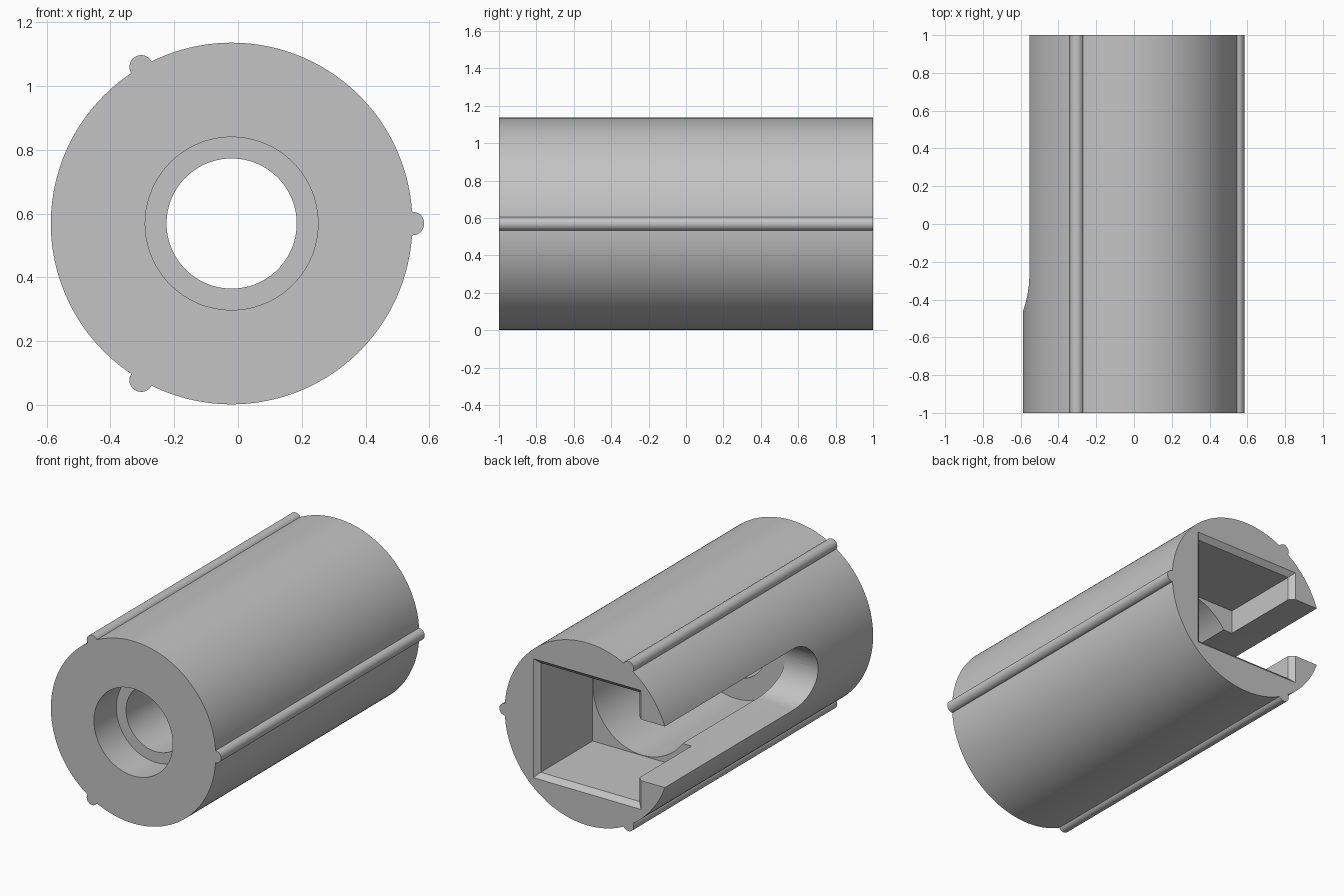
import bpy, bmesh, math
from mathutils import Matrix

if "Cube" in bpy.data.objects:
    bpy.data.objects.remove(bpy.data.objects["Cube"], do_unlink=True)

CX, CZ, R = -0.02, 0.569, 0.567      # axis position and body radius

grey = bpy.data.materials.new("plain grey")
grey.use_nodes = True
grey.diffuse_color = (0.55, 0.55, 0.55, 1)
grey.node_tree.nodes["Principled BSDF"].inputs["Base Color"].default_value = (0.55, 0.55, 0.55, 1)


def prism(name, r1, r2, y1, y2, x=CX, z=CZ, sides=128, turn=0.0):
    """Round or square bar along y, tapering from r1 at y1 to r2 at y2."""
    bm = bmesh.new()
    bmesh.ops.create_cone(bm, cap_ends=True, segments=sides, radius1=r1, radius2=r2, depth=y2 - y1)
    m = (Matrix.Translation((x, (y1 + y2) / 2, z))
         @ Matrix.Rotation(-math.pi / 2, 4, 'X') @ Matrix.Rotation(turn, 4, 'Z'))
    bmesh.ops.transform(bm, matrix=m, verts=bm.verts)
    return finish(name, bm)


def square(name, h1, h2, y1, y2):
    k = math.sqrt(2)
    return prism(name, h1 * k, h2 * k, y1, y2, sides=4, turn=math.pi / 4)


def finish(name, bm):
    bmesh.ops.recalc_face_normals(bm, faces=bm.faces)
    mesh = bpy.data.meshes.new(name)
    bm.to_mesh(mesh)
    bm.free()
    mesh.materials.append(grey)
    ob = bpy.data.objects.new(name, mesh)
    bpy.context.collection.objects.link(ob)
    return ob


def side_slot(name, half, y_end, y_open):
    """Round-ended slot outline, extruded from the axis out to -x."""
    bm = bmesh.new()
    n = 32
    pts = [(y_open, half)]
    for i in range(n + 1):
        a = math.pi / 2 + math.pi * i / n
        pts.append((y_end + half + half * math.cos(a), half * math.sin(a)))
    pts.append((y_open, -half))
    face = bm.faces.new([bm.verts.new((CX, y, CZ + z)) for y, z in pts])
    ext = bmesh.ops.extrude_face_region(bm, geom=[face])
    moved = [v for v in ext["geom"] if isinstance(v, bmesh.types.BMVert)]
    bmesh.ops.translate(bm, verts=moved, vec=(-0.8, 0, 0))
    return finish(name, bm)


def combine(target, tool, operation):
    mod = target.modifiers.new(tool.name, 'BOOLEAN')
    mod.operation = operation
    mod.solver = 'EXACT'
    mod.object = tool
    bpy.context.view_layer.objects.active = target
    bpy.ops.object.modifier_apply(modifier=mod.name)
    bpy.data.objects.remove(tool, do_unlink=True)


# Outer body with three long ribs
body = prism("slotted_sleeve", R, R, -1, 1, sides=160)
for i in range(3):
    a = math.radians(120 * i)
    rib = prism("rib", 0.037, 0.037, -1, 1, CX + R * math.cos(a), CZ + R * math.sin(a), 32)
    combine(body, rib, 'UNION')

# Stepped bore, square rear pocket with bevelled mouth, and side slot
for cutter in (
    prism("front_bore", 0.271, 0.271, -1.1, -0.78),
    prism("through_hole", 0.204, 0.204, -0.9, -0.3),
    prism("main_bore", 0.337, 0.337, -0.46, 0.7),
    square("rear_pocket", 0.34, 0.34, 0.46, 1.1),
    square("pocket_bevel", 0.33, 0.40, 0.96, 1.03),
    side_slot("side_slot", 0.19, -0.46, 1.2),
):
    combine(body, cutter, 'DIFFERENCE')

# Smooth round walls, keep crisp edges
bpy.ops.object.select_all(action='DESELECT')
body.select_set(True)
bpy.context.view_layer.objects.active = body
bpy.ops.object.shade_smooth_by_angle(angle=math.radians(30))
